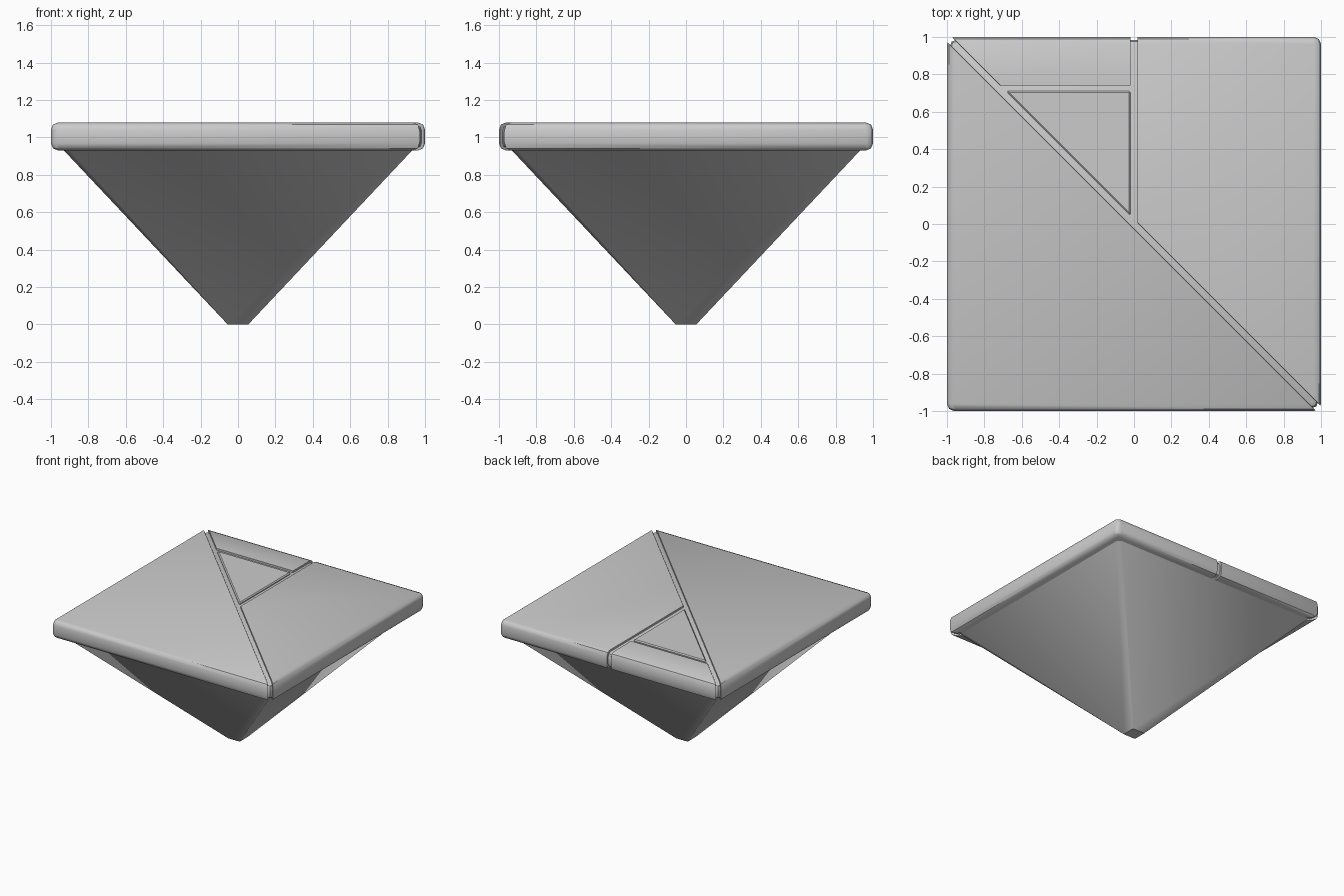
import bpy, bmesh, math
from mathutils import Vector

if "Cube" in bpy.data.objects:
    bpy.data.objects.remove(bpy.data.objects["Cube"])

Z0, Z1 = 0.93, 1.08          # underside and top of the slab
GAP = 0.018                  # half width of the grooves


def finish(bm, name):
    bmesh.ops.recalc_face_normals(bm, faces=bm.faces)
    me = bpy.data.meshes.new(name)
    bm.to_mesh(me)
    bm.free()
    ob = bpy.data.objects.new(name, me)
    bpy.context.collection.objects.link(ob)
    bpy.ops.object.select_all(action='DESELECT')
    ob.select_set(True)
    bpy.context.view_layer.objects.active = ob
    bpy.ops.object.shade_smooth_by_angle(angle=math.radians(35))
    return ob


def rounded_slab(half, z0, z1, bevel):
    bm = bmesh.new()
    bmesh.ops.create_cube(bm, size=2)
    for v in bm.verts:
        v.co = (v.co.x * half, v.co.y * half, z0 if v.co.z < 0 else z1)
    bmesh.ops.bevel(bm, geom=bm.edges[:], offset=bevel, segments=2,
                    profile=0.5, affect='EDGES')
    return bm


def panel(name, cuts):
    """Slab trimmed by planes: each cut is (outward direction, distance)."""
    bm = rounded_slab(1.0, Z0, Z1, 0.038)
    for direction, dist in cuts:
        n = Vector((*direction, 0)).normalized()
        res = bmesh.ops.bisect_plane(bm, geom=bm.verts[:] + bm.edges[:] + bm.faces[:],
                                     plane_co=n * dist, plane_no=n,
                                     clear_outer=True, dist=1e-6)
        rim = [e for e in res['geom_cut'] if isinstance(e, bmesh.types.BMEdge)]
        bmesh.ops.contextual_create(bm, geom=rim)
    bmesh.ops.recalc_face_normals(bm, faces=bm.faces)
    # small chamfer on the cut rims
    sharp = [e for e in bm.edges if len(e.link_faces) == 2
             and e.calc_face_angle() > math.radians(46)]
    bmesh.ops.bevel(bm, geom=sharp, offset=0.008, segments=1,
                    affect='EDGES', clamp_overlap=True)
    return finish(bm, name)


# Inverted pyramid base with chamfered corners
bm = bmesh.new()
rings = []
for h, c, z in ((0.055, 0.004, 0.0), (0.945, 0.03, 0.945)):
    corners = []
    for sx, sy in ((1, 1), (-1, 1), (-1, -1), (1, -1)):
        pair = [(sx * h, sy * (h - c), z), (sx * (h - c), sy * h, z)]
        corners += pair if sx * sy > 0 else pair[::-1]
    rings.append([bm.verts.new(p) for p in corners])
for i in range(8):
    j = (i + 1) % 8
    bm.faces.new((rings[0][i], rings[0][j], rings[1][j], rings[1][i]))
bm.faces.new(rings[0])
bm.faces.new(rings[1])
finish(bm, "pyramid_base")

# Core slab forming the groove floors
finish(rounded_slab(0.985, Z0 + 0.012, Z1 - 0.015, 0.035), "slab_core")

# Surface panels separated by grooves
diag_upper = ((-1, -1), -GAP)
left_of_middle = ((1, 0), -GAP)
panel("large_lower_panel", [((1, 1), -GAP)])
panel("right_panel", [diag_upper, ((-1, 0), -GAP)])
panel("back_strip_panel", [diag_upper, left_of_middle, ((0, -1), -0.74)])
panel("inner_triangle_panel", [diag_upper, left_of_middle, ((0, 1), 0.71)])
